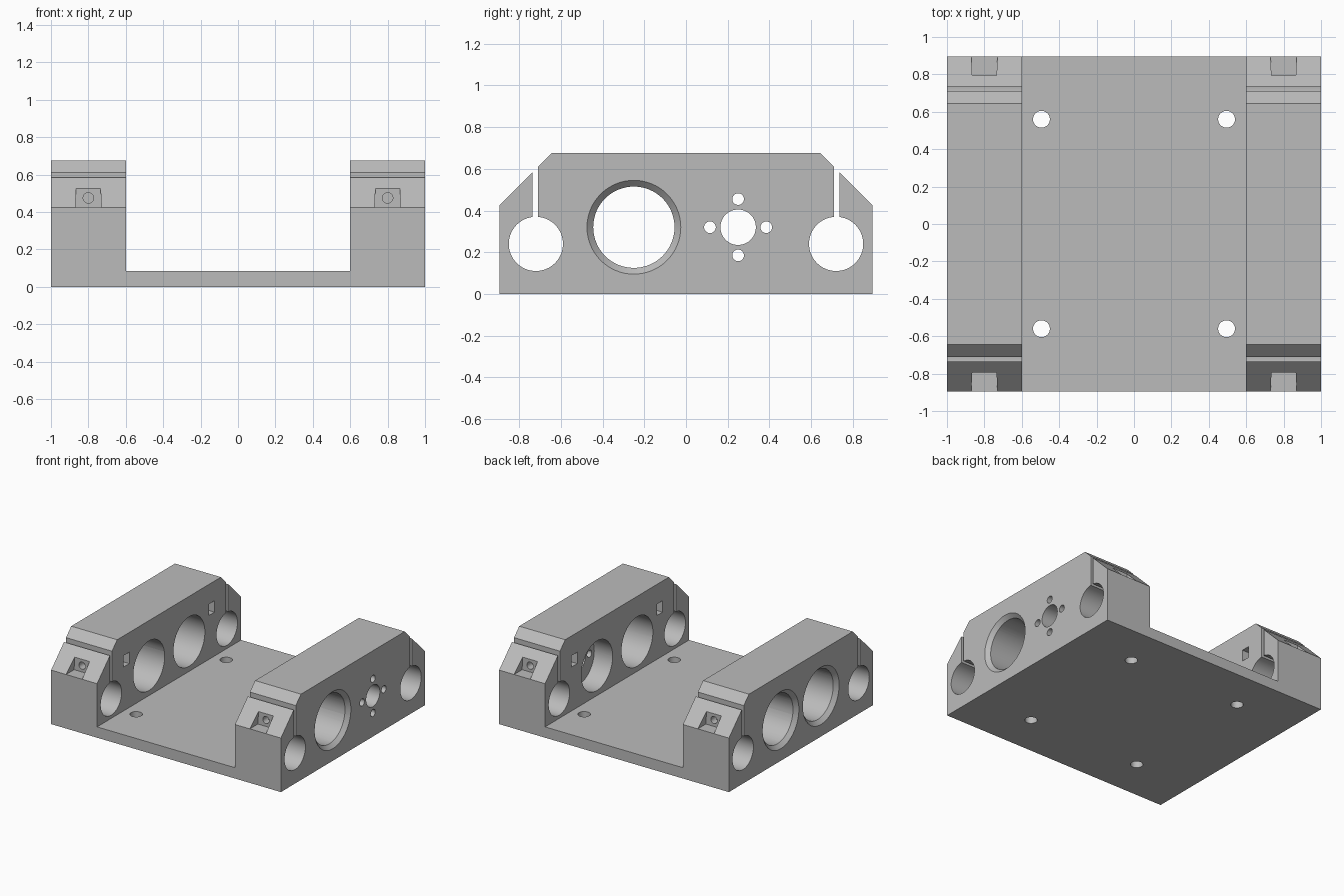
import bpy
import bmesh
from math import pi
from mathutils import Vector

if "Cube" in bpy.data.objects:
    bpy.data.objects.remove(bpy.data.objects["Cube"], do_unlink=True)

grey = bpy.data.materials.new("plain grey")
grey.use_nodes = True
colour = (0.5, 0.5, 0.5, 1)
grey.diffuse_color = colour
grey.node_tree.nodes["Principled BSDF"].inputs["Base Color"].default_value = colour

WIDTH, DEPTH, HEIGHT = 1.0, 0.895, 0.675   # half width, half depth, full height
INNER, FLOOR = 0.6, 0.085                  # inner wall face, plate thickness


def prism(name, points, extrusion):
    """Solid swept from a flat outline along a vector."""
    bm = bmesh.new()
    face = bm.faces.new([bm.verts.new(p) for p in points])
    swept = bmesh.ops.extrude_face_region(bm, geom=[face])["geom"]
    bmesh.ops.translate(bm, vec=Vector(extrusion),
                        verts=[v for v in swept if isinstance(v, bmesh.types.BMVert)])
    bmesh.ops.recalc_face_normals(bm, faces=bm.faces)
    mesh = bpy.data.meshes.new(name)
    bm.to_mesh(mesh)
    bm.free()
    obj = bpy.data.objects.new(name, mesh)
    bpy.context.collection.objects.link(obj)
    return obj


def cut(tool):
    """Subtract a cutter from the body and discard it."""
    tool.hide_render = True
    bpy.ops.object.select_all(action="DESELECT")
    bpy.context.view_layer.objects.active = body
    body.select_set(True)
    mod = body.modifiers.new("cut", "BOOLEAN")
    mod.operation, mod.solver, mod.object = "DIFFERENCE", "EXACT", tool
    bpy.ops.object.modifier_apply(modifier=mod.name)
    bpy.data.objects.remove(tool, do_unlink=True)


def cut_box(low, high):
    (x0, y0, z0), (x1, y1, z1) = low, high
    cut(prism("box_cutter", [(x0, y0, z0), (x1, y0, z0), (x1, y1, z0), (x0, y1, z0)],
              (0, 0, z1 - z0)))


def cut_round(axis, start, end, centre, r0, r1=None, sides=64):
    """Round hole along an axis; centre gives the other two coordinates."""
    a, b = centre
    mid = (start + end) / 2
    place = {"x": (mid, a, b), "y": (a, mid, b), "z": (a, b, mid)}[axis]
    turn = {"x": (0, pi / 2, 0), "y": (-pi / 2, 0, 0), "z": (0, 0, 0)}[axis]
    bpy.ops.mesh.primitive_cone_add(vertices=sides, radius1=r0, radius2=r0 if r1 is None else r1,
                                    depth=end - start, location=place, rotation=turn)
    cut(bpy.context.object)


# Body with bevelled shoulders, swept across the full width
half = [(DEPTH, 0), (DEPTH, 0.425), (0.735, 0.585), (0.71, 0.61), (0.645, HEIGHT)]
outline = half + [(-y, z) for y, z in reversed(half)]
body = prism("mount_body", [(-WIDTH, y, z) for y, z in outline], (2 * WIDTH, 0, 0))
body.data.materials.append(grey)

# Open channel between the two walls
cut_box((-INNER, -1, FLOOR), (INNER, 1, 1))

# Clamping slits and rod holes at both ends
for s in (-1, 1):
    y0, y1 = sorted((0.71 * s, 0.735 * s))
    cut_box((-1.1, y0, 0.24), (1.1, y1, 0.8))
    cut_round("x", -1.1, 1.1, (0.72 * s, 0.24), 0.13)

# Bearing bores, with flared outer rims
bore = 0.195
cut_round("x", -1.1, 1.1, (-0.25, 0.32), bore)
cut_round("x", -1.1, 0, (0.25, 0.32), bore)
cut_round("x", 0.96, 1.01, (-0.25, 0.32), 0.185, 0.235)
for y in (-0.25, 0.25):
    cut_round("x", -1.01, -0.96, (y, 0.32), 0.235, 0.185)

# Motor seat on the left wall: inner recess, shaft hole and four screw holes
cut_round("x", 0.5, 0.76, (0.25, 0.32), bore)
cut_round("x", 0.7, 1.1, (0.25, 0.32), 0.085)
for dy, dz in ((1, 0), (-1, 0), (0, 1), (0, -1)):
    cut_round("x", 0.7, 1.1, (0.25 + 0.135 * dy, 0.32 + 0.135 * dz), 0.028, sides=32)

# Clamp screws: head pocket, screw hole and nut slot at each corner
for sx in (-1, 1):
    for sy in (-1, 1):
        x = 0.8 * sx
        pocket = [(-0.07, 0.425), (0.07, 0.425), (0.064, 0.54), (-0.064, 0.54)]
        cut(prism("pocket_cutter", [(x + dx, 0.795 * sy, z) for dx, z in pocket],
                  (0, 0.2 * sy, 0)))
        y0, y1 = sorted((0.52 * sy, 0.95 * sy))
        cut_round("y", y0, y1, (x, 0.475), 0.028, sides=32)
        x0, x1 = sorted((0.55 * sx, 0.865 * sx))
        y0, y1 = sorted((0.495 * sy, 0.565 * sy))
        cut_box((x0, y0, 0.43), (x1, y1, 0.52))
        # Mounting hole through the plate
        cut_round("z", -0.1, 0.2, (0.495 * sx, 0.56 * sy), 0.045, sides=48)

# Smooth bores, crisp edges
bpy.ops.object.select_all(action="DESELECT")
body.select_set(True)
bpy.context.view_layer.objects.active = body
bpy.ops.object.shade_smooth_by_angle()
